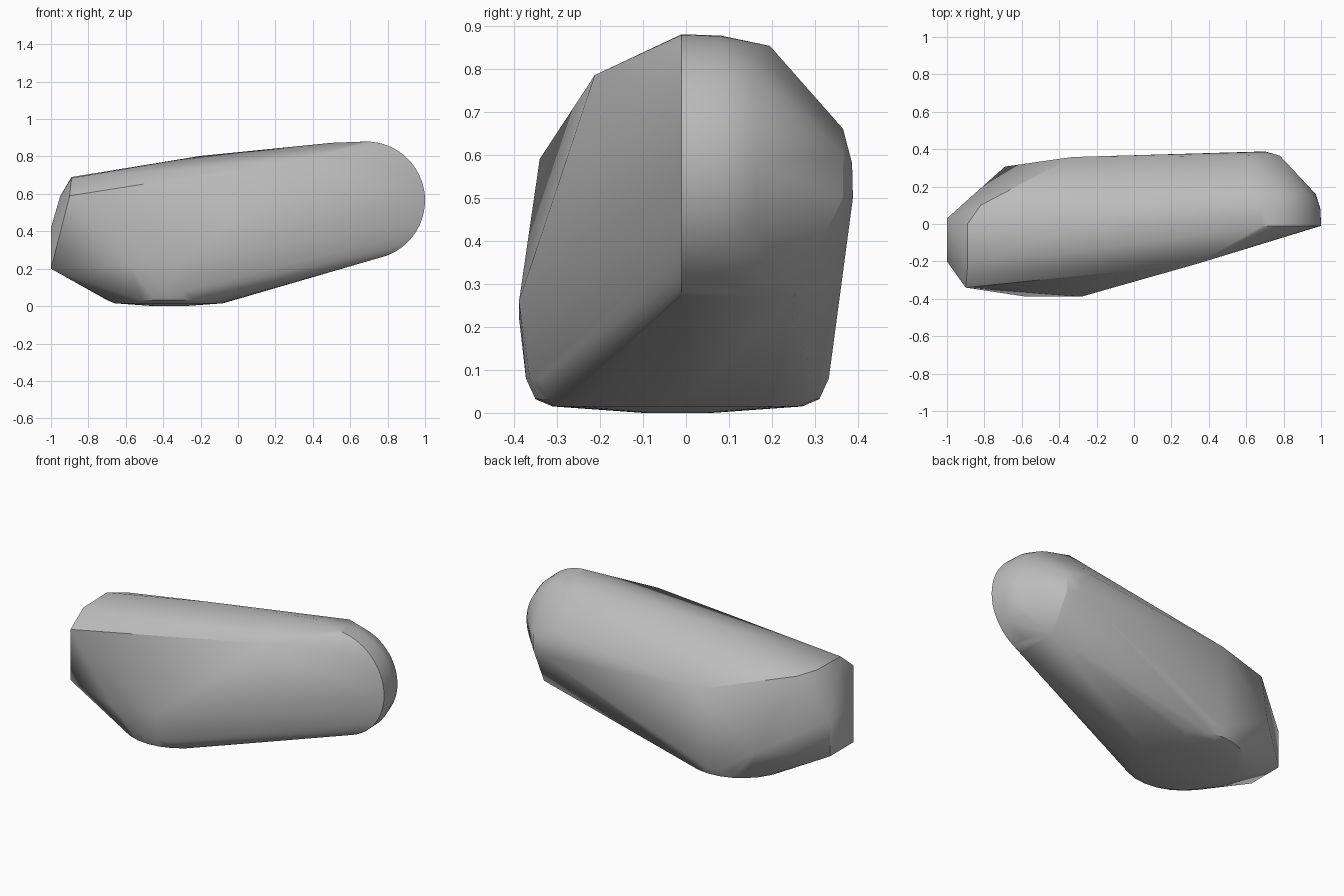
import bpy, bmesh
from math import radians, sin, cos, pi

cube = bpy.data.objects.get("Cube")
if cube:
    bpy.data.objects.remove(cube)

# Stone grey
mat = bpy.data.materials.new("stone_grey")
mat.use_nodes = True
grey = (0.5, 0.5, 0.5, 1)
mat.diffuse_color = grey
mat.node_tree.nodes["Principled BSDF"].inputs["Base Color"].default_value = grey


def arc(y, r, start, end, steps):
    """Arc around the rounded end, in the plane of constant y."""
    angles = [radians(start + (end - start) * i / steps) for i in range(steps + 1)]
    return [(0.685 + r * cos(a), y, 0.565 + r * sin(a)) for a in angles]


def ring(r, z, steps=28):
    """Level ring of the rounded underside."""
    return [(-0.37 + r * cos(2 * pi * i / steps), -0.02 + r * sin(2 * pi * i / steps), z)
            for i in range(steps)]


# Rounded end
points = arc(-0.01, 0.315, -70, 90, 28) + arc(0.08, 0.312, -65, 90, 26)
points += arc(0.16, 0.287, -45, 90, 20)
# Rounded underside
for r, z in ((0.08, 0), (0.29, 0.015), (0.33, 0.032), (0.352, 0.08)):
    points += ring(r, z)
# Blunt end
points += [(-1, y, z) for y in (-0.2, 0.03) for z in (0.2, 0.42)]
points += [(-0.89, -0.23, 0.685), (-0.89, 0, 0.69), (-0.82, 0.1, 0.67), (-0.95, -0.1, 0.59)]
# Front chips
points += [(-0.9, -0.34, 0.59), (0.34, -0.212, 0.785), (-0.58, -0.388, 0.22),
           (-0.28, -0.388, 0.26)]
# Back chips
points += [(-0.69, 0.307, 0.25), (-0.33, 0.358, 0.56), (0.7, 0.388, 0.5), (0.7, 0.386, 0.58),
           (0.78, 0.365, 0.5), (0.78, 0.365, 0.6), (0.62, 0.365, 0.66), (0.79, 0.25, 0.27)]
# Top ridge
points += [(-0.2, 0.03, 0.803), (0.5, 0.06, 0.873), (0.62, 0.195, 0.853)]

bm = bmesh.new()
for p in points:
    bm.verts.new(p)
result = bmesh.ops.convex_hull(bm, input=bm.verts)
loose = {g for g in result["geom_interior"] + result["geom_unused"]
         if isinstance(g, bmesh.types.BMVert)}
bmesh.ops.delete(bm, geom=list(loose), context="VERTS")
bmesh.ops.recalc_face_normals(bm, faces=bm.faces)

mesh = bpy.data.meshes.new("stone")
bm.to_mesh(mesh)
bm.free()
mesh.materials.append(mat)
stone = bpy.data.objects.new("stone", mesh)
bpy.context.collection.objects.link(stone)
bpy.ops.object.select_all(action="DESELECT")
stone.select_set(True)
bpy.context.view_layer.objects.active = stone
bpy.ops.object.shade_smooth_by_angle(angle=radians(30))
